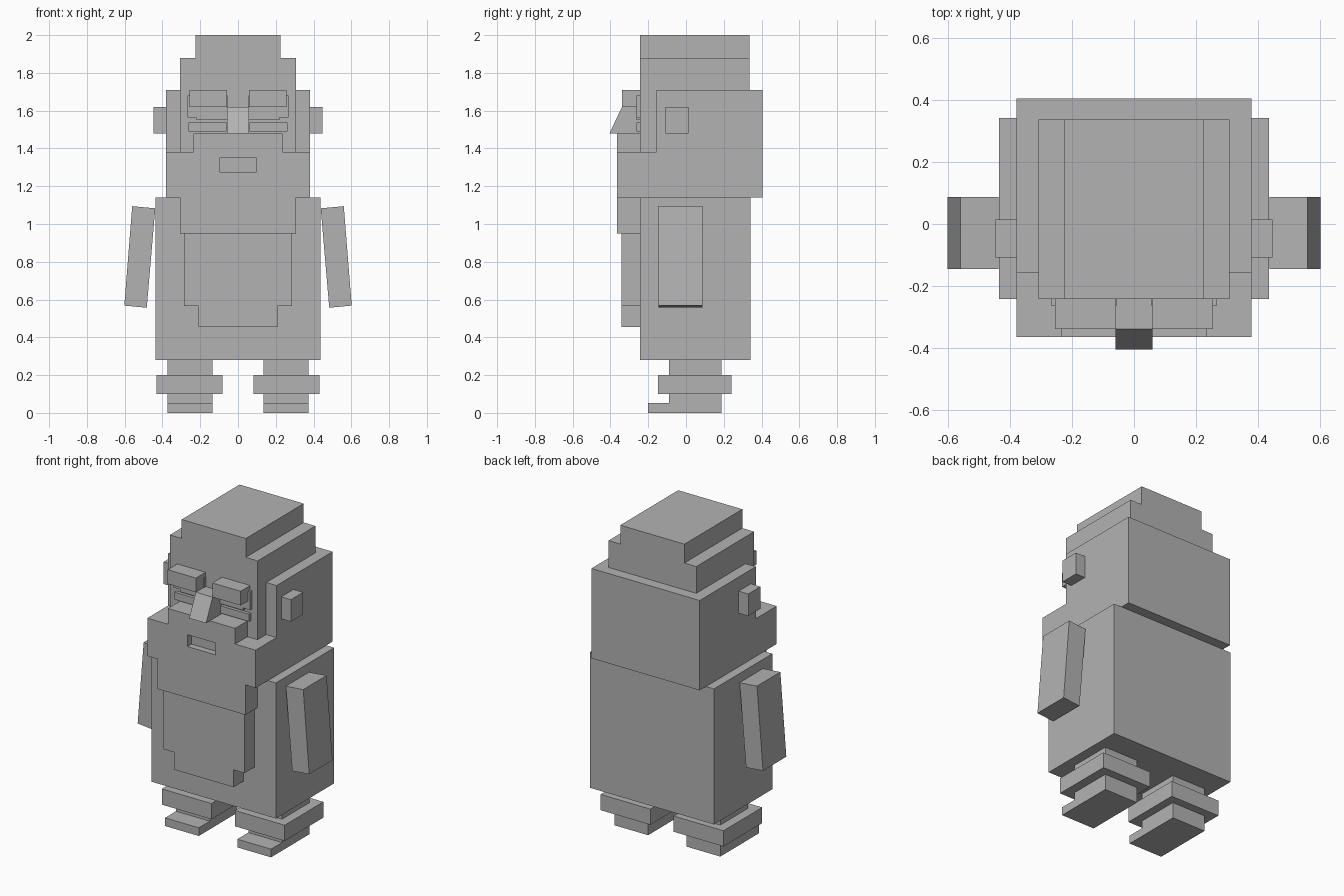
import bpy
import bmesh

cube = bpy.data.objects.get("Cube")
if cube:
    bpy.data.objects.remove(cube, do_unlink=True)

GREY = (0.45, 0.45, 0.45, 1.0)
grey = bpy.data.materials.new("plain_grey")
grey.use_nodes = True
grey.diffuse_color = GREY
grey.node_tree.nodes["Principled BSDF"].inputs["Base Color"].default_value = GREY


def prism(name, outline, axis, start, end, mirror=False):
    """Extrude a 2D outline along x (outline in y, z) or y (outline in x, z)."""
    def place(a, b, d):
        return (d, a, b) if axis == "x" else (a, d, b)

    bm = bmesh.new()
    base = bm.faces.new([bm.verts.new(place(a, b, start)) for a, b in outline])
    made = bmesh.ops.extrude_face_region(bm, geom=[base], use_keep_orig=True)
    moved = [v for v in made["geom"] if isinstance(v, bmesh.types.BMVert)]
    bmesh.ops.translate(bm, verts=moved, vec=place(0, 0, end - start))
    bmesh.ops.recalc_face_normals(bm, faces=bm.faces)
    mesh = bpy.data.meshes.new(name)
    bm.to_mesh(mesh)
    bm.free()
    mesh.materials.append(grey)
    obj = bpy.data.objects.new(name, mesh)
    bpy.context.collection.objects.link(obj)
    if mirror:
        obj.modifiers.new("mirror", "MIRROR").use_mirror_merge = False
    return obj


def box(name, x, y, z, mirror=False):
    rect = [(x[0], z[0]), (x[1], z[0]), (x[1], z[1]), (x[0], z[1])]
    return prism(name, rect, "y", y[0], y[1], mirror)


def symmetric(half):
    """Close a right-hand half outline by reflecting it across x = 0."""
    return half + [(-x, z) for x, z in reversed(half)]


FRONT = -0.243  # face and body front plane

# Torso
box("body", (-0.436, 0.436), (FRONT, 0.342), (0.28, 1.14))

# Head: wide back block and stepped crown
box("head_back", (-0.38, 0.38), (-0.157, 0.405), (1.14, 1.71))
crown = symmetric([(0.308, 1.2), (0.308, 1.88), (0.225, 1.88), (0.225, 2.0)])
prism("head_crown", crown, "y", FRONT, 0.337)
box("ear", (0.37, 0.447), (-0.108, 0.014), (1.48, 1.62), True)

# Beard with an open mouth
collar = symmetric([(0.38, 1.14), (0.38, 1.38), (0.236, 1.38), (0.236, 1.48)])
lower = [(-0.308, 1.14), (-0.308, 0.95), (0.308, 0.95), (0.308, 1.14)]
beard = prism("beard", collar + lower, "y", -0.366, -0.157)
mouth = box("mouth_cutter", (-0.098, 0.098), (-0.45, -0.325), (1.275, 1.35))
mouth.hide_render = True
cut = beard.modifiers.new("mouth", "BOOLEAN")
cut.operation = "DIFFERENCE"
cut.object = mouth
bpy.context.view_layer.objects.active = beard
bpy.ops.object.modifier_apply(modifier=cut.name)
bpy.data.objects.remove(mouth, do_unlink=True)

tip = symmetric([(0.208, 0.455), (0.208, 0.565), (0.285, 0.565), (0.285, 0.95)])
prism("beard_tip", tip, "y", -0.341, FRONT + 0.01)

# Face details
box("eyebrow", (0.058, 0.256), (-0.339, FRONT), (1.62, 1.71), True)
lid = [(0.055, 1.55), (0.22, 1.55), (0.22, 1.565), (0.268, 1.565),
       (0.268, 1.68), (0.055, 1.68)]
prism("upper_eyelid", lid, "y", -0.263, FRONT, True)
box("lower_eyelid", (0.06, 0.262), (-0.263, FRONT), (1.49, 1.537), True)
nose = [(FRONT, 1.48), (-0.405, 1.48), (-0.339, 1.62), (FRONT, 1.62)]
prism("nose", nose, "x", -0.059, 0.059)

# Slanted arms
arm = [(0.438, 1.083), (0.56, 1.094), (0.602, 0.568), (0.483, 0.557)]
prism("arm", arm, "y", -0.146, 0.088, True)

# Legs
box("leg", (0.135, 0.372), (-0.09, 0.187), (0.2, 0.28), True)
box("trouser_cuff", (0.082, 0.431), (-0.148, 0.24), (0.1, 0.2), True)
shoe = [(0.187, 0), (-0.2, 0), (-0.2, 0.052), (-0.09, 0.052), (-0.09, 0.1), (0.187, 0.1)]
prism("shoe", shoe, "x", 0.135, 0.372, True)
